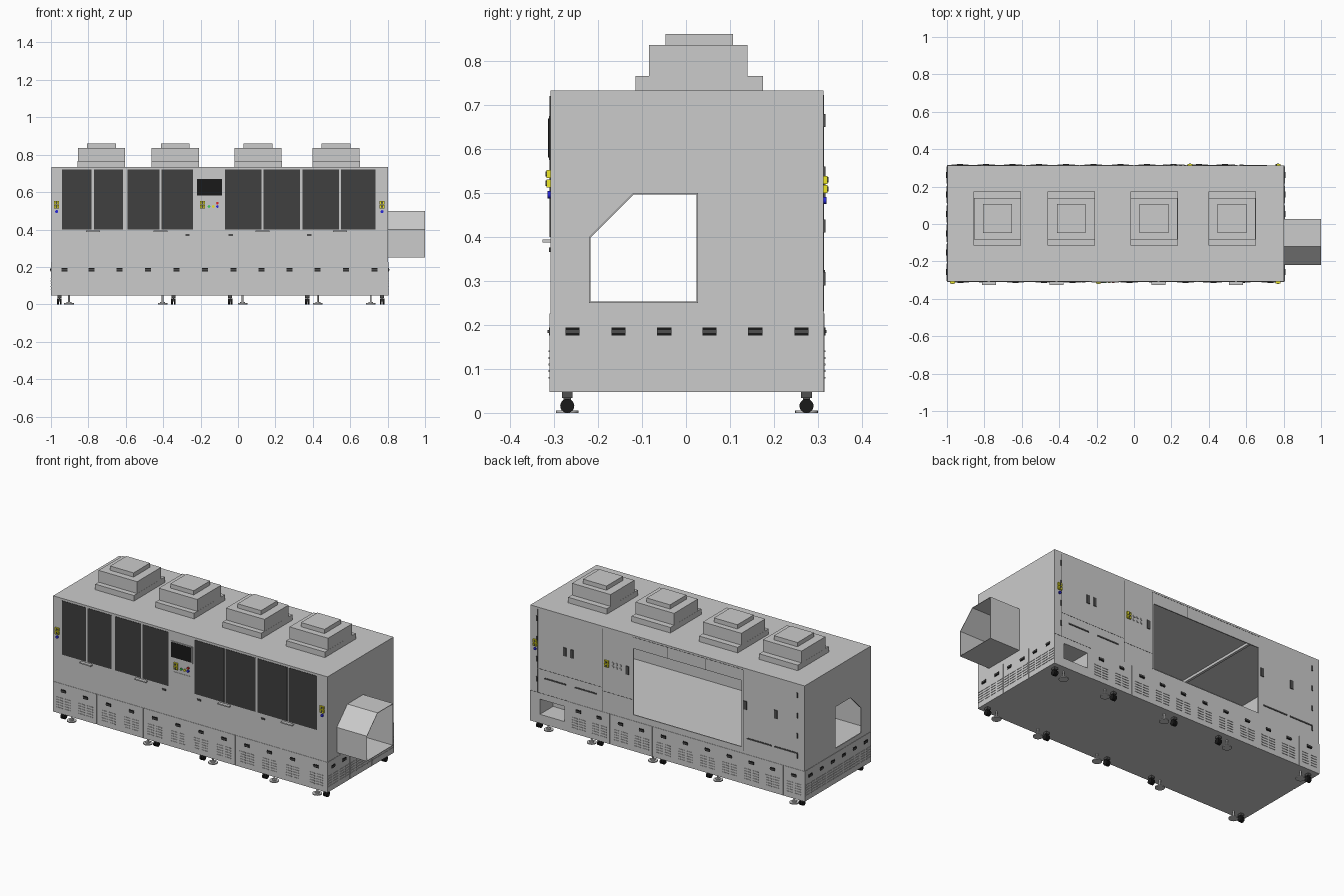
import bpy, bmesh, math
from mathutils import Matrix, Vector

if "Cube" in bpy.data.objects:
    bpy.data.objects.remove(bpy.data.objects["Cube"])

X0, X1, Y0, Y1, Z0, Z1 = -0.998, 0.803, -0.308, 0.313, 0.047, 0.733


def material(name, col):
    m = bpy.data.materials.new(name)
    m.diffuse_color = (*col, 1)
    m.use_nodes = True
    m.node_tree.nodes["Principled BSDF"].inputs["Base Color"].default_value = m.diffuse_color
    return m


BLACK = material("black", (0.01, 0.01, 0.01))
SMOKE = material("smoked_glass", (0.05, 0.05, 0.05))
DARK = material("dark_grey", (0.08, 0.08, 0.08))
YELLOW = material("yellow", (0.85, 0.8, 0.02))
BLUE = material("blue", (0.02, 0.02, 0.7))
RED = material("red", (0.7, 0.02, 0.02))
GREEN = material("green", (0.05, 0.6, 0.1))


def finish(name, bm, mat=None):
    bmesh.ops.recalc_face_normals(bm, faces=bm.faces)
    me = bpy.data.meshes.new(name)
    bm.to_mesh(me)
    bm.free()
    ob = bpy.data.objects.new(name, me)
    bpy.context.collection.objects.link(ob)
    if mat:
        me.materials.append(mat)
    return ob


def boxes(name, items, mat=None):
    """One object out of many boxes (x0, x1, y0, y1, z0, z1)."""
    bm = bmesh.new()
    for a, b, c, d, e, f in items:
        m = Matrix.Translation(((a + b) / 2, (c + d) / 2, (e + f) / 2)) @ Matrix.Diagonal((b - a, d - c, f - e, 1))
        bmesh.ops.create_cube(bm, size=1, matrix=m)
    return finish(name, bm, mat)


def on(side, u0, u1, z0, z1, d):
    """Box lying on a wall of the cabinet and standing out by d."""
    return {"F": (u0, u1, Y0 - d, Y0 + .001, z0, z1), "B": (u0, u1, Y1 - .001, Y1 + d, z0, z1),
            "L": (X0 - d, X0 + .001, u0, u1, z0, z1), "R": (X1 - .001, X1 + d, u0, u1, z0, z1)}[side]


def cylinders(name, items, mat=None, segs=20):
    """Items are (centre, axis, radius, length)."""
    bm = bmesh.new()
    for c, axis, r, l in items:
        rot = Vector((0, 0, 1)).rotation_difference(Vector(axis)).to_matrix().to_4x4()
        bmesh.ops.create_cone(bm, cap_ends=True, segments=segs, radius1=r, radius2=r, depth=l,
                              matrix=Matrix.Translation(c) @ rot)
    for f in bm.faces:
        f.smooth = len(f.verts) == 4
    for e in bm.edges:
        e.smooth = all(f.smooth for f in e.link_faces)
    return finish(name, bm, mat)


def tunnel(name, x0, x1, inset=0, hollow=False):
    """Chamfered tunnel profile swept along x."""
    def ring(bm, x, i):
        k = i * 0.41
        p = [(-.22 + i, .25 + i), (.027 - i, .25 + i), (.027 - i, .5 - i), (-.12 + k, .5 - i), (-.22 + i, .4 - k)]
        return [bm.verts.new((x, y, z)) for y, z in p]

    def bridge(bm, a, b):
        for i in range(5):
            bm.faces.new((a[i], a[(i + 1) % 5], b[(i + 1) % 5], b[i]))
    bm = bmesh.new()
    a, b = ring(bm, x0, inset), ring(bm, x1, inset)
    bridge(bm, a, b)
    if hollow:
        c, d = ring(bm, x0, .003), ring(bm, x1, .003)
        bridge(bm, c, d)
        bridge(bm, a, c)
        bridge(bm, b, d)
    else:
        bm.faces.new(a)
        bm.faces.new(b)
    return finish(name, bm)


# Hollow cabinet: chamber, through tunnel, back window and low recess are cut out
body = boxes("cabinet", [(X0, X1, Y0, Y1, Z0, Z1)])
cutters = [boxes("cut_chamber", [(X0 + .006, X1 - .006, Y0 + .006, Y1 - .006, .245, Z1 - .006)]),
           tunnel("cut_tunnel", X0 - .05, X1 + .05, .002),
           boxes("cut_window", [(-.585, .127, .25, .4, .262, .655)]),
           boxes("cut_recess", [(.58, .74, .19, .4, .10, .19)])]
bpy.context.view_layer.objects.active = body
for c in cutters:
    c.hide_render = True
    mod = body.modifiers.new("cut", "BOOLEAN")
    mod.operation, mod.solver, mod.object = "DIFFERENCE", "EXACT", c
    bpy.ops.object.modifier_apply(modifier=mod.name)
    bpy.data.objects.remove(c)
boxes("ceiling_beam", [(-.60, -.585, Y0 + .004, Y1 - .004, .712, .729)])

# Outfeed hood
tunnel("outfeed_hood", X1 - .001, 1.0, 0, True)

# Stepped exhaust housings
for i, x in enumerate((-.73, -.335, .107, .524)):
    boxes(f"exhaust_housing_{i + 1}", [(x - .127, x + .127, -.115, .175, Z1 - .001, .766),
                                       (x - .1265, x + .1265, -.084, .14, .765, .836),
                                       (x - .077, x + .077, -.047, .107, .835, .861)])

# Skirt panels with louvres and grip handles
panels, louvres, grips, plates = [], [], [], []
skirts = {"F": (-1, -.71, -.405, -.10, .20, .50, .805), "B": (-1, -.86, -.58, -.29, 0, .28, .555),
          "L": (-.31, -.101, .105, .315), "R": (-.31, -.101, .105, .315)}
for side, edges in skirts.items():
    for a, b in zip(edges, edges[1:]):
        panels.append(on(side, a + .0015, b - .0015, Z0, .226, .002))
        n = 2 if b - a > .18 else 1
        for k in range(n):
            u = a + (b - a) * (k + .5) / n
            plates.append(on(side, u - .022 + .006, u + .016, .176, .194, .004))
            grips.append(on(side, u - .016, u + .016, .182, .189, .007))
            for row in range(5):
                for off in (-.026, .026):
                    z = .078 + row * .015
                    louvres.append(on(side, u + off - .02, u + off + .02, z, z + .004, .0045))
boxes("skirt_panels", panels)
boxes("skirt_louvres", louvres)
boxes("grip_plates", plates, BLACK)
boxes("grip_bars", grips, DARK)

# Front smoked doors, with pull trays and latches beneath
doors = [(-.94, -.782), (-.77, -.614), (-.592, -.42), (-.41, -.24),
         (-.07, .126), (.136, .332), (.345, .54), (.55, .735)]
boxes("front_doors", [on("F", a, b, .40, .72, .002) for a, b in doors], SMOKE)
boxes("door_pulls", [on("F", x - .037, x + .037, .387, .394, .018) for x in (-.776, -.415, .131, .545)])
boxes("front_latches", [on("F", x - .012, x + .012, .366, .376, .004) for x in (-.27, -.04, .38)], DARK)

# Operator station
boxes("monitor_bezel", [on("F", -.226, -.08, .575, .675, .004)])
boxes("monitor_screen", [on("F", -.22, -.086, .581, .669, .006)], BLACK)
boxes("station_flap", [on("F", -.21, -.092, .405, .495, .002)])

# Side doors and cover strips on the back, shown by dark seams
seams = [on("B", x - .001, x + .001, z0, z1, .0008) for x, z0, z1 in
         ((.755, .23, .72), (.33, .23, .72), (.135, .26, .72), (-.595, .24, .72), (-.1, .655, .72), (-.35, .655, .72))]
seams += [on("B", a, b, z - .001, z + .001, .0008) for a, b, z in
          ((-.595, .135, .722), (.135, .33, .35), (.33, .755, .37), (.555, .803, .227))]
boxes("back_seams", seams, DARK)
boxes("back_latches", [on("B", x - .01, x + .01, .49, .54, .004)
                       for x in (.575, .53, .165, -.61, -.81)], DARK)
boxes("back_slots", [on("B", a, b, .317, .325, .003) for a, b in
                     ((.57, .71), (.37, .51), (-.78, -.62), (-.95, -.80))], DARK)
boxes("back_hinges", [on("B", x - .004, x + .004, z, z + .03, .004)
                      for x in (-.95, .76) for z in (.29, .41, .53, .65)], DARK)


# Control clusters: stacked yellow emergency stops with a blue button beneath
stops, caps, blues = [], [], []
for side, x, z, has_blue in (("F", -.97, .543, 1), ("F", .77, .543, 1), ("F", -.19, .543, 0),
                             ("B", .77, .53, 1), ("B", .30, .53, 0)):
    y, s = (Y0, -1) if side == "F" else (Y1, 1)
    for dz in (0, -.021):
        stops.append(on(side, x - .013, x + .013, z + dz - .009, z + dz + .009, .009))
        caps.append(((x, y + s * .010, z + dz), (0, 1, 0), .006, .003))
    if has_blue:
        blues.append(((x, y + s * .003, z - .047), (0, 1, 0), .008, .008))
blues.append(((-.11, Y0 - .003, .523), (0, 1, 0), .007, .008))
boxes("stop_boxes", stops, YELLOW)
cylinders("stop_caps", caps, DARK)
cylinders("blue_buttons", blues, BLUE)
cylinders("red_button", [((-.11, Y0 - .003, .541), (0, 1, 0), .007, .008)], RED)
cylinders("green_button", [((-.155, Y0 - .003, .523), (0, 1, 0), .007, .008)], GREEN)
cylinders("yellow_button", [((-.132, Y0 - .003, .523), (0, 1, 0), .007, .008)], YELLOW)
cylinders("back_buttons", [((x, Y1 + .002, z), (0, 1, 0), .008, .006)
                           for x in (.262, .237, .212) for z in (.53, .508)])

# Castors and levelling feet in two rows
wheels, forks, feet = [], [], []
for y in (-.27, .274):
    for x in (-.955, -.345, -.042, .37, .77):
        for dx in (-.007, .007):
            wheels.append(((x + dx, y, .016), (1, 0, 0), .016, .01))
        forks += [(x - .011, x + .011, y - .012, y + .012, .034, Z0 + .001),
                  (x - .002, x + .002, y - .008, y + .008, .014, .036)]
    for x in (-.903, -.403, .025, .427, .71):
        feet += [((x, y, .003), (0, 0, 1), .026, .006), ((x, y, .009), (0, 0, 1), .013, .007),
                 ((x, y, .03), (0, 0, 1), .005, .038)]
cylinders("castor_wheels", wheels, BLACK)
boxes("castor_forks", forks, DARK)
cylinders("levelling_feet", feet)
